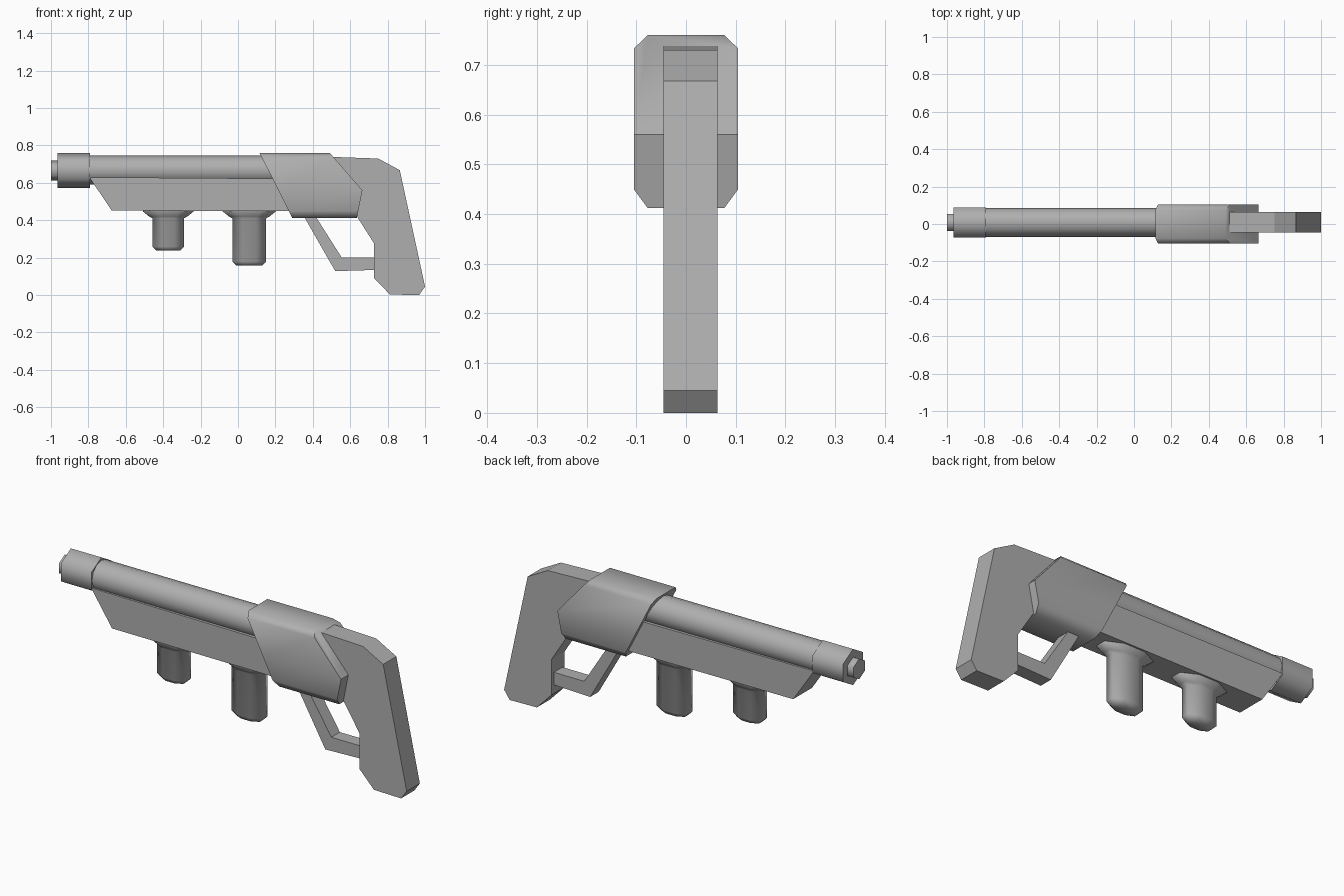
import bpy, bmesh, math

if "Cube" in bpy.data.objects:
    bpy.data.objects.remove(bpy.data.objects["Cube"])

YC = 0.008   # shared centre line of barrel, body and stock

# Dark grey finish
GREY = bpy.data.materials.new("dark_grey")
GREY.diffuse_color = (0.43, 0.43, 0.43, 1)
GREY.use_nodes = True
GREY.node_tree.nodes["Principled BSDF"].inputs["Base Color"].default_value = GREY.diffuse_color


def make(name, bm, angle=None):
    bmesh.ops.recalc_face_normals(bm, faces=bm.faces)
    me = bpy.data.meshes.new(name)
    bm.to_mesh(me)
    bm.free()
    me.materials.append(GREY)
    ob = bpy.data.objects.new(name, me)
    bpy.context.collection.objects.link(ob)
    if angle:
        bpy.ops.object.select_all(action='DESELECT')
        ob.select_set(True)
        bpy.context.view_layer.objects.active = ob
        bpy.ops.object.shade_smooth_by_angle(angle=math.radians(angle))
    return ob


def plate(name, pts, half, yc=YC):
    """Side profile (x, z) extruded across y."""
    bm = bmesh.new()
    a = [bm.verts.new((x, yc - half, z)) for x, z in pts]
    b = [bm.verts.new((x, yc + half, z)) for x, z in pts]
    bm.faces.new(a)
    bm.faces.new(b)
    for i in range(len(pts)):
        j = (i + 1) % len(pts)
        bm.faces.new((a[i], a[j], b[j], b[i]))
    return make(name, bm)


def loft(bm, rings):
    rv = [[bm.verts.new(p) for p in r] for r in rings]
    n = len(rv[0])
    for a, b in zip(rv, rv[1:]):
        for i in range(n):
            j = (i + 1) % n
            bm.faces.new((a[i], a[j], b[j], b[i]))
    return rv


def tube(name, sections, sides, zc, angle):
    """Round part along x from (x, radius) sections."""
    bm = bmesh.new()
    rings = []
    for x, r in sections:
        rings.append([(x, YC + r * math.sin(2 * math.pi * k / sides),
                       zc + r * math.cos(2 * math.pi * k / sides)) for k in range(sides)])
    rv = loft(bm, rings)
    bm.faces.new(rv[0])
    bm.faces.new(rv[-1])
    return make(name, bm, angle)


def foregrip(name, xc, rx, bottom):
    """Flattened eight-sided handle with a flared collar under the body."""
    sections = [(0.47, rx + 0.052, 0.068), (0.447, rx + 0.052, 0.068),
                (0.42, rx + 0.018, 0.054), (0.41, rx, 0.048),
                (bottom + 0.022, rx, 0.048), (bottom, rx - 0.022, 0.032)]
    n = 8
    k0 = 1 / math.cos(math.pi / n)
    ang = [2 * math.pi * (k + 0.5) / n for k in range(n)]
    bm = bmesh.new()
    rv = loft(bm, [[(xc + a * k0 * math.cos(t), YC + b * k0 * math.sin(t), z) for t in ang]
                   for z, a, b in sections])
    bm.faces.new(rv[0])
    bm.faces.new(rv[-1])
    return make(name, bm, 62)


# Barrel and hexagonal muzzle
tube("barrel", [(-0.82, 0.0775), (0.3, 0.0775)], 12, 0.668, 40)
tube("muzzle", [(-0.965, 0.0935), (-0.79, 0.0935)], 6, 0.667, 65)
tube("muzzle_tip", [(-1.0, 0.053), (-0.95, 0.053)], 6, 0.666, 65)

# Body below the barrel
plate("lower_body", [(-0.795, 0.63), (0.3, 0.622), (0.3, 0.449), (-0.675, 0.452)], 0.077)

# Receiver: chamfered section with a slanted front and a two-plane rear
half = [(0.077, 0.76), (0.105, 0.733), (0.105, 0.56), (0.105, 0.45), (0.077, 0.412)]
section = half + [(-y, z) for y, z in reversed(half)]


def front_x(z):
    return 0.115 + (0.76 - z) * 0.505


def rear_x(z):
    return 0.665 - (z - 0.56) * 0.87 if z > 0.56 else 0.665 - (0.56 - z) * 0.2


bm = bmesh.new()
rv = loft(bm, [[(f(z), y, z) for y, z in section] for f in (front_x, rear_x)])
bm.faces.new(rv[0])
rear = rv[1]
bm.faces.new([rear[i] for i in (0, 1, 2, 7, 8, 9)])
bm.faces.new([rear[i] for i in (2, 3, 4, 5, 6, 7)])
receiver = make("receiver", bm, 56)
for e in receiver.data.edges:      # keep the fold across the rear crisp
    p, q = (receiver.data.vertices[i].co for i in e.vertices)
    if abs(p.y - q.y) > 0.2:
        e.use_edge_sharp = True

# Stock with hand grip
plate("stock", [(0.45, 0.738), (0.52, 0.738), (0.75, 0.73), (0.865, 0.668), (1.0, 0.045),
                (0.968, 0.0), (0.812, 0.003), (0.728, 0.09), (0.728, 0.275),
                (0.63, 0.43), (0.45, 0.45)], 0.054, 0.009)

# Trigger guard
plate("trigger_guard", [(0.33, 0.46), (0.52, 0.128), (0.75, 0.135), (0.75, 0.2),
                        (0.555, 0.2), (0.39, 0.46)], 0.035)

# Two handles underneath
foregrip("front_handle", -0.373, 0.084, 0.237)
foregrip("rear_handle", 0.06, 0.09, 0.157)
